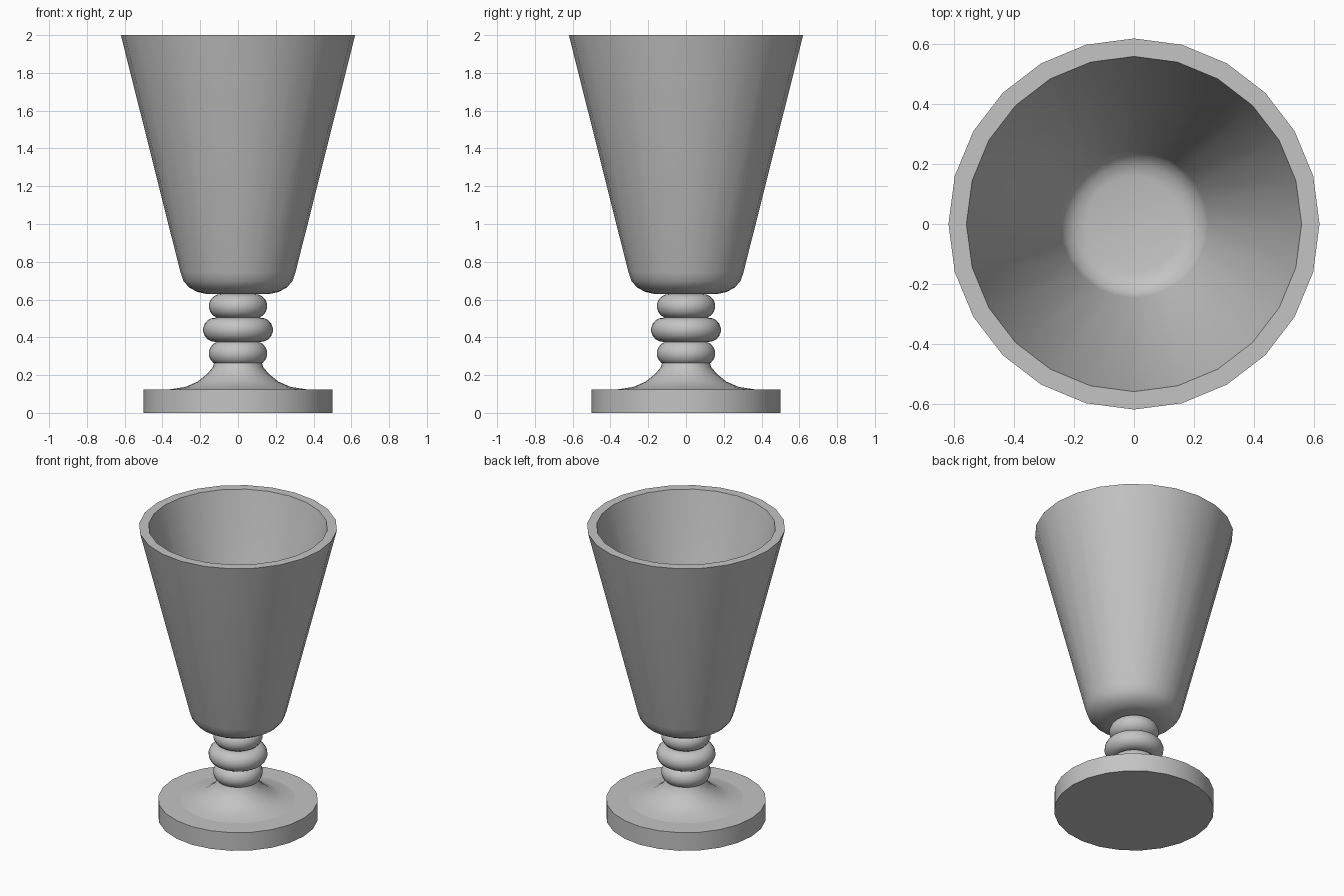
import bpy, bmesh, math

SIDES = 24
cube = bpy.data.objects.get("Cube")
if cube:
    bpy.data.objects.remove(cube, do_unlink=True)

grey = bpy.data.materials.new("plain_grey")
grey.use_nodes = True
grey.diffuse_color = (0.55, 0.55, 0.55, 1)
grey.node_tree.nodes["Principled BSDF"].inputs["Base Color"].default_value = grey.diffuse_color


def lathe(name, profile):
    """Spin a closed outline of (radius, height) points around z."""
    bm = bmesh.new()
    verts = [bm.verts.new((r, 0, z)) for r, z in profile]
    edges = [bm.edges.new(pair) for pair in zip(verts, verts[1:])]
    bmesh.ops.spin(bm, geom=verts + edges, cent=(0, 0, 0), axis=(0, 0, 1),
                   angle=math.tau, steps=SIDES, use_duplicate=False)
    bmesh.ops.remove_doubles(bm, verts=bm.verts, dist=0.0005)
    bmesh.ops.recalc_face_normals(bm, faces=bm.faces)
    mesh = bpy.data.meshes.new(name)
    bm.to_mesh(mesh)
    bm.free()
    mesh.materials.append(grey)
    obj = bpy.data.objects.new(name, mesh)
    bpy.context.collection.objects.link(obj)
    bpy.ops.object.select_all(action="DESELECT")
    obj.select_set(True)
    bpy.context.view_layer.objects.active = obj
    bpy.ops.object.shade_smooth_by_angle(angle=math.radians(35))
    return obj


# Foot disc and the concave flare rising from it
lathe("foot", [(0, 0), (0.5, 0), (0.5, 0.125), (0, 0.125)])
lathe("stem_flare", [(0, 0.12), (0.36, 0.125), (0.28, 0.137), (0.215, 0.165),
                     (0.165, 0.205), (0.135, 0.24), (0.125, 0.27), (0, 0.27)])

# Three rounded rings stacked as the stem
for name, radius, z in (("lower_ring", 0.155, 0.315),
                        ("middle_ring", 0.185, 0.44),
                        ("upper_ring", 0.155, 0.565)):
    tube = 0.064
    angles = [math.radians(a) for a in range(-90, 91, 20)]
    bulge = [(radius - tube + tube * math.cos(a), z + tube * math.sin(a)) for a in angles]
    lathe(name, [(0, z - tube)] + bulge + [(0, z + tube)])

# Hollow tapered cup with a rounded bottom
lathe("cup", [(0, 0.63), (0.17, 0.63), (0.215, 0.64), (0.26, 0.665), (0.29, 0.7),
              (0.305, 0.745), (0.62, 2), (0.56, 2), (0.247, 0.755), (0.232, 0.725),
              (0.2, 0.7), (0.16, 0.69), (0, 0.69)])
